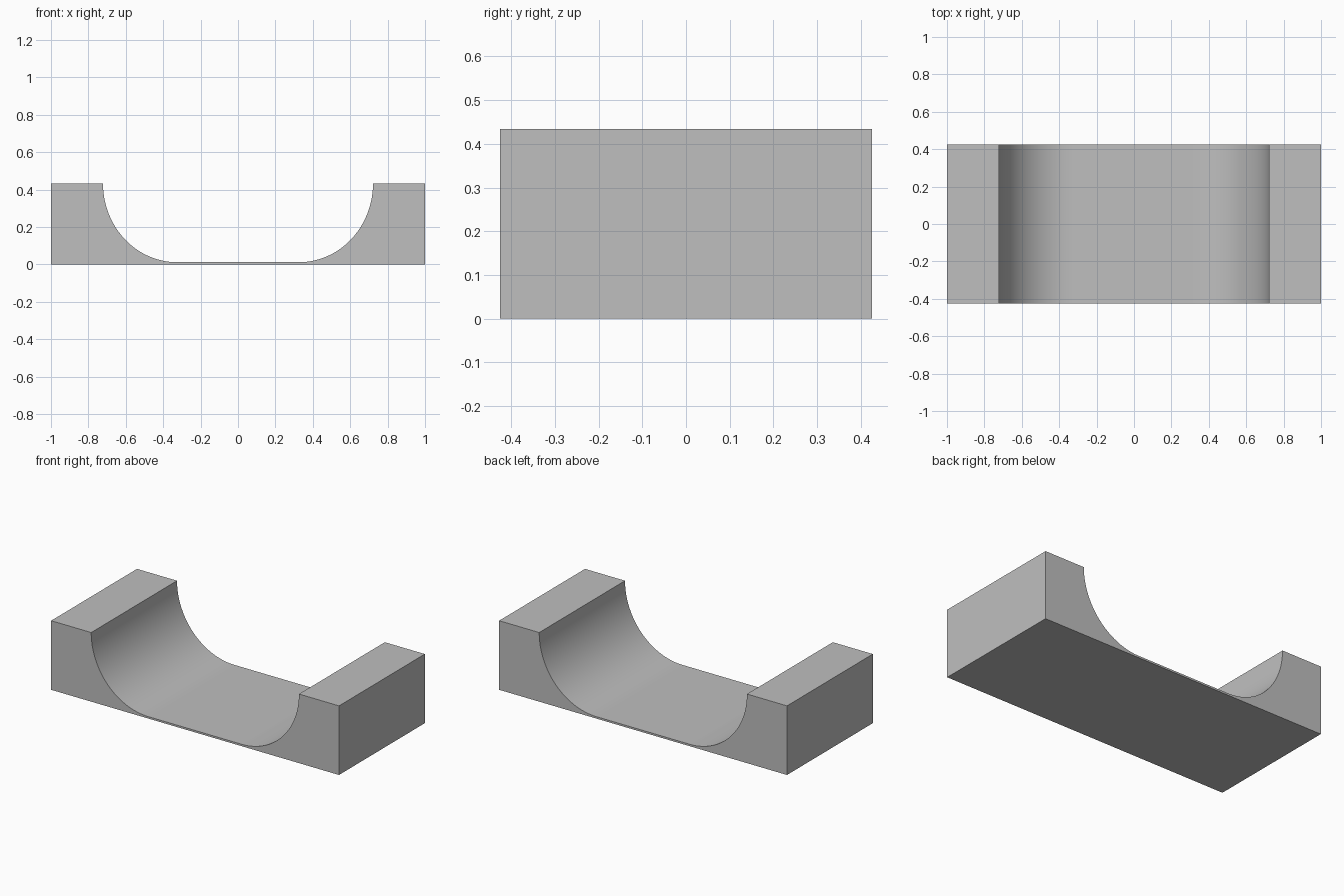
import bpy
import bmesh
import math

cube = bpy.data.objects.get("Cube")
if cube:
    bpy.data.objects.remove(cube, do_unlink=True)

HALF_LENGTH, HALF_DEPTH, HEIGHT = 1.0, 0.426, 0.434
FLOOR = 0.012            # thin web between the two blocks
FLAT, RIM = 0.325, 0.722  # half widths of the flat floor and of the opening
STEPS = 24

# Plain grey material
grey = bpy.data.materials.new("light_grey")
grey.use_nodes = True
colour = (0.52, 0.52, 0.52, 1)
grey.diffuse_color = colour
grey.node_tree.nodes["Principled BSDF"].inputs["Base Color"].default_value = colour

# Right half of the section: bottom corner, top corner, then the curve down
half = [(HALF_LENGTH, 0), (HALF_LENGTH, HEIGHT)]
for i in range(STEPS + 1):
    a = math.pi / 2 * i / STEPS
    half.append((FLAT + (RIM - FLAT) * math.cos(a),
                 HEIGHT - (HEIGHT - FLOOR) * math.sin(a)))
section = half + [(-x, z) for x, z in reversed(half)]

# Extrude the section along the depth
bm = bmesh.new()
face = bm.faces.new([bm.verts.new((x, -HALF_DEPTH, z)) for x, z in section])
result = bmesh.ops.extrude_face_region(bm, geom=[face])
moved = [v for v in result["geom"] if isinstance(v, bmesh.types.BMVert)]
bmesh.ops.translate(bm, verts=moved, vec=(0, 2 * HALF_DEPTH, 0))
bmesh.ops.recalc_face_normals(bm, faces=bm.faces)

mesh = bpy.data.meshes.new("cradle_block")
bm.to_mesh(mesh)
bm.free()
mesh.materials.append(grey)
block = bpy.data.objects.new("cradle_block", mesh)
bpy.context.collection.objects.link(block)

# Smooth the curved channel, keep the corners crisp
bpy.ops.object.select_all(action="DESELECT")
block.select_set(True)
bpy.context.view_layer.objects.active = block
bpy.ops.object.shade_smooth_by_angle(angle=math.radians(30))
